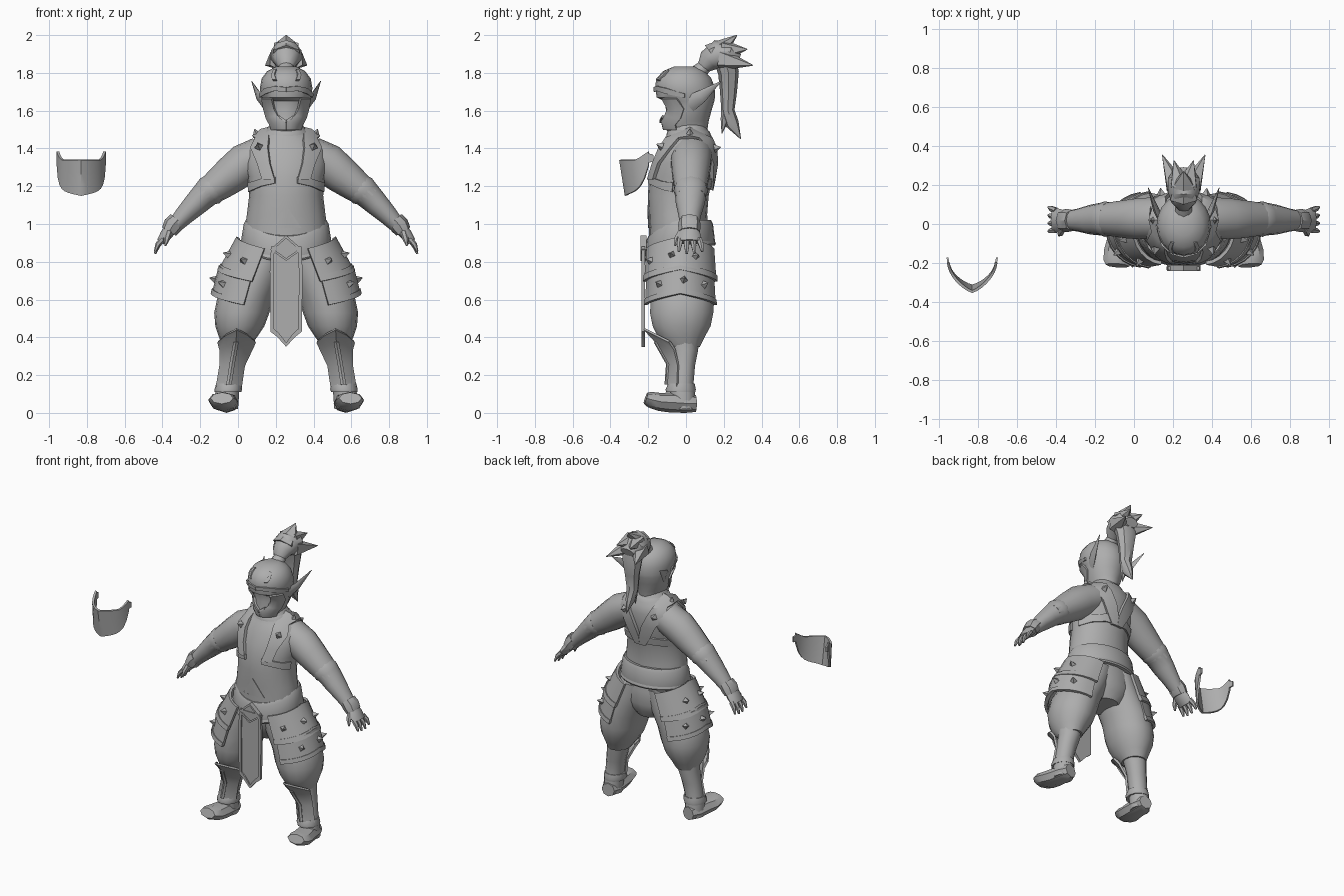
import bpy, bmesh, math
from mathutils import Vector as V

CX = 0.255  # the figure's own centre line
grey = bpy.data.materials.new("plain_grey")
grey.diffuse_color = (0.42, 0.42, 0.42, 1)


def make(name, verts, faces, mirror=False, thick=0, x=CX):
    bm = bmesh.new()
    vs = [bm.verts.new(v) for v in verts]
    for f in faces:
        bm.faces.new([vs[i] for i in f])
    bmesh.ops.remove_doubles(bm, verts=bm.verts, dist=0.0005)
    bmesh.ops.recalc_face_normals(bm, faces=bm.faces)
    me = bpy.data.meshes.new(name)
    bm.to_mesh(me)
    bm.free()
    me.materials.append(grey)
    ob = bpy.data.objects.new(name, me)
    ob.location.x = x
    bpy.context.collection.objects.link(ob)
    if thick:
        m = ob.modifiers.new("thickness", 'SOLIDIFY')
        m.thickness, m.offset = thick, 0
    if mirror:
        ob.modifiers.new("mirror", 'MIRROR').use_mirror_merge = False
    return ob


def grid_faces(rows, cols, wrap=False):
    k = cols if wrap else cols - 1
    return [(r * cols + c, r * cols + (c + 1) % cols, (r + 1) * cols + (c + 1) % cols, (r + 1) * cols + c)
            for r in range(rows - 1) for c in range(k)]


def loft(name, verts, rows, n, mirror=False):
    last = (rows - 1) * n
    caps = [tuple(range(n)), tuple(range(last, last + n))]
    return make(name, verts, grid_faces(rows, n, True) + caps, mirror)


def tube(name, path, n=12, side=(0, 1, 0), axis=None, mirror=False):
    """Capped tube through (x, y, z, radius across, radius along side)."""
    verts, pts = [], [V(p[:3]) for p in path]
    for i, p in enumerate(path):
        t = V(axis) if axis else (pts[min(i + 1, len(pts) - 1)] - pts[max(i - 1, 0)]).normalized()
        a = V(side).cross(t).normalized()
        b = t.cross(a)
        for k in range(n):
            w = 2 * math.pi * k / n
            verts.append(pts[i] + a * math.cos(w) * p[3] + b * math.sin(w) * p[4])
    return loft(name, verts, len(path), n, mirror)


def body(name, rings, n=20):
    """Upright form from rings of (z, front y, back y, half width)."""
    return tube(name, [(0, (f + b) / 2, z, r, (b - f) / 2) for z, f, b, r in rings], n, axis=(0, 0, 1))


def surf(rings, u, z, s, d):
    z1 = min(max(z, rings[0][0]), rings[-1][0])
    for a, b in zip(rings, rings[1:]):
        if a[0] <= z1 <= b[0]:
            t = (z1 - a[0]) / (b[0] - a[0])
            f, k, r = [a[i] + (b[i] - a[i]) * t for i in (1, 2, 3)]
            return V((u, (f + k) / 2 + s * ((k - f) / 2 * math.sqrt(max(0, 1 - (u / r) ** 2)) + d), z))


def plate(name, rings, pairs, s=-1, d=0.006, thick=0.014, cols=5, mirror=True):
    """Plate lying on a body; pairs hold the (u, z) of both edges."""
    verts = []
    for (u0, z0), (u1, z1) in pairs:
        for c in range(cols):
            t = c / (cols - 1)
            verts.append(surf(rings, u0 + (u1 - u0) * t, z0 + (z1 - z0) * t, s, d))
    return make(name, verts, grid_faces(len(pairs), cols), mirror, thick)


def panel(name, outline, y, depth, su, sz, zc):
    """Flat panel with a raised border on its front."""
    inner = [(u * su, zc + (z - zc) * sz) for u, z in outline]
    rows = [(outline, y + depth), (outline, y), (inner, y), (inner, y + .009)]
    return loft(name, [(u, yy, z) for pts, yy in rows for u, z in pts], 4, len(outline))


def spike(name, p, n, r=0.024, h=0.035, mirror=True):
    p, n = V(p), V(n).normalized()
    q = [(*p, r, r), (*(p + n * h), 0.002, 0.002)]
    return tube(name, q, 4, (0.3, 0.2, 0.9), mirror=mirror)


# torso and head
TORSO = [(.66, -.12, .10, .10), (.71, -.15, .125, .18), (.76, -.18, .14, .215), (.85, -.2, .138, .225),
         (.95, -.195, .12, .222), (1.05, -.198, .112, .208), (1.15, -.202, .12, .196), (1.25, -.195, .14, .205),
         (1.32, -.175, .152, .225), (1.40, -.145, .155, .215), (1.45, -.115, .145, .17), (1.49, -.09, .12, .11),
         (1.53, -.08, .1, .085)]
HEAD = [(1.485, -.09, .11, .08), (1.51, -.12, .115, .083), (1.545, -.12, .12, .1), (1.60, -.105, .135, .115),
        (1.65, -.115, .15, .127), (1.67, -.155, .153, .134), (1.72, -.163, .152, .139), (1.77, -.158, .135, .13),
        (1.81, -.12, .1, .1), (1.835, -.06, .05, .05)]
body("torso", TORSO)
body("head", HEAD)
body("collar", [(1.465, -.105, .135, .135), (1.49, -.1, .125, .115), (1.505, -.085, .105, .09)])

# helmet: brow rim, crown ridge, cheek guards, mouth
plate("brow_rim", HEAD, [((0, 1.70), (0, 1.725)), ((.06, 1.705), (.06, 1.73)), ((.105, 1.69), (.11, 1.72)),
                         ((.136, 1.67), (.138, 1.69))], cols=2, d=.004)
plate("crown_ridge", HEAD, [((.05, 1.76), (.07, 1.76)), ((.06, 1.79), (.078, 1.785)), ((.05, 1.815), (.066, 1.812))],
      d=.003, cols=2)
plate("cheek_guard", HEAD, [((.075, 1.665), (.126, 1.665)), ((.062, 1.61), (.116, 1.61)),
                            ((.045, 1.575), (.102, 1.56)), ((0, 1.545), (.083, 1.525)), ((0, 1.5), (.075, 1.5))],
      d=.007)
plate("mouth_edge", HEAD, [((0, 1.535), (0, 1.55)), ((.035, 1.56), (.037, 1.575))], cols=2, d=.015)
tube("ear", [(.112, .015, 1.635, .045, .012), (.145, .08, 1.675, .034, .014), (.182, .185, 1.755, .002, .002)],
     6, side=(1, 0, 0), mirror=True)

# topknot and hanging hair
X = (1, 0, 0)
tube("hair_tie", [(0, .05, 1.785, .05, .05), (0, .075, 1.81, .043, .046), (0, .1, 1.835, .036, .04)], 10, X)
tube("topknot", [(0, .085, 1.82, .03, .034), (0, .12, 1.865, .06, .065), (0, .17, 1.895, .08, .085),
                 (0, .23, 1.89, .07, .085), (0, .28, 1.87, .03, .05)], 10, X)
tube("top_tuft", [(0, .14, 1.895, .065, .08), (0, .21, 1.95, .035, .055), (0, .27, 2.0, .002, .002)], 6, X)
tube("hair_tail", [(0, .2, 1.89, .06, .085), (0, .225, 1.80, .055, .07), (0, .225, 1.70, .045, .05),
                   (0, .222, 1.60, .035, .04), (0, .245, 1.53, .036, .03), (0, .29, 1.45, .002, .002)], 8, X)
tube("tail_split", [(0, .22, 1.62, .033, .035), (0, .205, 1.55, .022, .022), (0, .19, 1.48, .002, .002)], 6, X)
for i, (a, b) in enumerate([((.04, .19, 1.87), (.11, .355, 1.84)), ((.02, .2, 1.92), (.05, .325, 1.925))]):
    tube(f"hair_spike_{i}", [(*a, .06, .06), (*b, .002, .002)], 5, (0, .3, 1), mirror=True)

# harness: shoulder straps, rib band, belly point
strap = [surf(TORSO, u, z, s, .009) for s, rows in (
    (-1, [(.06, .125, 1.235), (.085, .15, 1.32), (.095, .185, 1.40), (.09, .16, 1.45)]),
    (1, [(.09, .16, 1.45), (.065, .165, 1.40), (.025, .115, 1.32), (0, .075, 1.24), (0, .04, 1.18)]))
    for a, b, z in rows for u in (a, (a + b) / 2, b)]
strap[12:12] = [V((.09, .02, 1.505)), V((.13, .02, 1.495)), V((.175, .02, 1.46))]
make("shoulder_strap", strap, grid_faces(10, 3), True, .02)
plate("front_rib_band", TORSO, [((.06, 1.25), (.06, 1.215)), ((.13, 1.24), (.13, 1.2)), ((.175, 1.225), (.175, 1.18)),
                                ((.199, 1.22), (.195, 1.17))], cols=2)
plate("back_rib_band", TORSO, [((0, 1.25), (0, 1.19)), ((.08, 1.24), (.08, 1.19)), ((.15, 1.23), (.15, 1.18)),
                               ((.199, 1.22), (.195, 1.17))], s=1, cols=2)
plate("belly_point", TORSO, [((0, 1.1), (0, 1.1)), ((-.08, .98), (.08, .98))], mirror=False, d=.001, thick=.008)
spike("strap_front_stud", (.145, -.125, 1.41), (.2, -1, .4))
spike("strap_top_stud", (.155, .02, 1.47), (.35, 0, 1))
spike("strap_back_stud", (.115, .15, 1.40), (.1, 1, .2))


# belt dipping at the front, buckle and loincloth
def belt(name, rows, n=28):
    verts = []
    for z, rx, ry in rows:
        for k in range(n):
            w = 2 * math.pi * k / n
            dip = .085 * max(0, -math.sin(w)) ** 1.5
            verts.append((rx * math.cos(w), -.033 + ry * math.sin(w), z - dip))
    return loft(name, verts, len(rows), n)


belt("belt", [(.89, .236, .184), (.905, .24, .187), (1.0, .225, .176), (1.02, .214, .166)])
belt("belt_lower_rim", [(.885, .237, .186), (.895, .244, .191), (.912, .238, .186)])
panel("loincloth", [(-.08, .88), (-.087, .75), (-.083, .43), (-.045, .40), (0, .35), (.045, .40), (.083, .43),
                    (.087, .75), (.08, .88)], -.236, .018, .78, .92, .63)
panel("buckle", [(-.085, .865), (0, .805), (.085, .865), (0, .94)], -.24, .03, .78, .78, .868)


# hip guards: two wrapped tiers a side, trimmed and studded
def hip(phi, t, tier, grow=0):
    top, bot = tier
    z, c, r, q = [p + (k - p) * t for p, k in zip(top, bot)]
    return V((c + (r + grow) * math.cos(phi), -.03 + (q + grow) * math.sin(phi), z + .06 * (1 - abs(phi) / 1.45)))


UPPER = ((.87, .095, .16, .172), (.70, .155, .193, .184))
LOWER = ((.72, .16, .188, .172), (.575, .20, .184, .18))
angles = [-1.45 + 2.9 * k / 12 for k in range(13)]
for label, tier in (("upper", UPPER), ("lower", LOWER)):
    make(f"{label}_hip_guard", [hip(p, t, tier) for t in (0, .5, 1) for p in angles], grid_faces(3, 13), True, .018)
    make(f"{label}_hip_trim", [hip(p, t, tier, .006) for t in (.84, 1.03) for p in angles], grid_faces(2, 13),
         True, .018)
for label, tier, phis in (("upper", UPPER, (-1.0, -.25, .45)), ("lower", LOWER, (-.65, .1, .75))):
    for i, p in enumerate(phis):
        spike(f"{label}_hip_stud_{i}", hip(p, .5, tier), (math.cos(p), math.sin(p), .3), .026, .042)

# legs: baggy trousers, boots, shin guards
Z = (0, 0, 1)
tube("trouser_leg", [(.09, -.025, .87, .135, .16), (.12, -.022, .79, .135, .163), (.16, -.02, .71, .142, .165),
                     (.212, -.02, .62, .15, .168), (.235, -.023, .53, .146, .17), (.245, -.023, .46, .13, .156),
                     (.255, -.025, .40, .1, .125), (.262, -.01, .35, .072, .085)], 18, axis=Z, mirror=True)
tube("boot_shaft", [(.262, -.01, .40, .08, .08), (.272, -.008, .33, .07, .072), (.29, -.012, .25, .064, .06),
                    (.305, -.02, .16, .06, .06), (.312, -.018, .10, .063, .066), (.315, -.015, .02, .06, .064)],
     12, axis=Z, mirror=True)
tube("ankle_band", [(.308, -.028, .11, .07, .078), (.306, -.028, .125, .073, .08), (.304, -.024, .155, .067, .07)],
     12, axis=Z, mirror=True)
tube("boot_foot", [(.308, .052, .05, .045, .045), (.315, 0, .05, .064, .05), (.322, -.08, .055, .07, .053),
                   (.333, -.14, .058, .076, .048), (.338, -.19, .07, .074, .042), (.34, -.213, .078, .06, .032)],
     8, side=Z, mirror=True)
shin = []
for cu, w, yr, ye, zr, ze in [(.262, .098, -.215, -.085, .44, .375), (.266, .083, -.155, -.06, .375, .335),
                              (.286, .063, -.09, -.04, .26, .25), (.303, .064, -.098, -.045, .15, .14)]:
    for k in (-1, -.55, 0, .55, 1):
        a = abs(k) ** 1.4
        shin.append((cu + w * k, yr + (ye - yr) * a, zr + (ze - zr) * a))
make("shin_guard", shin, grid_faces(4, 5), True, .014)
make("knee_trim", [(x, y - .006, z + (.004 if i < 5 else .015)) for i, (x, y, z) in enumerate(shin[:10])],
     grid_faces(2, 5), True, .012)
make("shin_ridge", [(x + k, y - .005 - .006 * (k == 0), z) for x, y, z in shin[7::5] for k in (-.012, 0, .012)],
     grid_faces(3, 3), True, .01)

# arms: upper arm, bracer, wrist cuff, hand
tube("upper_arm", [(.13, .03, 1.365, .10, .11), (.22, .027, 1.318, .108, .108), (.29, .025, 1.262, .1, .1),
                   (.36, .025, 1.208, .087, .09), (.45, .025, 1.14, .066, .08)], 14, mirror=True)
tube("bracer", [(.385, .025, 1.19, .08, .088), (.405, .025, 1.175, .083, .091), (.425, .025, 1.16, .074, .084),
                (.48, .022, 1.105, .064, .076), (.54, .02, 1.045, .052, .06), (.60, .018, .98, .039, .048)],
     12, mirror=True)
tube("wrist_cuff", [(.575, .018, 1.022, .047, .055), (.60, .018, .993, .052, .06), (.62, .018, .96, .043, .056)],
     8, mirror=True)
tube("palm", [(.60, .018, .985, .034, .042), (.635, .018, .945, .032, .06), (.665, .018, .905, .022, .062)],
     8, mirror=True)
for i in range(4):
    y, e = -.03 + .033 * i, .012 * (i in (0, 3))
    tube(f"finger_{i}", [(.655, y, .92, .015, .017), (.68, y * 1.15, .885 + e / 2, .014, .015),
                         (.694, y * 1.25, .843 + e, .006, .007)], 6, mirror=True)
tube("thumb", [(.622, -.025, .955, .018, .02), (.632, -.05, .92, .016, .015), (.64, -.058, .885, .005, .006)],
     6, mirror=True)

# separate face mask with side tabs
mask = []
for t in (0, .35, .7, 1):
    for k in range(-8, 9):
        s = abs(k) / 8
        top = 1.34 + (.045 * (s - .66) / .34 if s > .66 else 0)
        low = 1.15 + .04 * s + .12 * s ** 5
        mask.append((.124 * math.sin(k / 8 * 1.45), -.347 + .15 * s ** 1.3 + .03 * t * (1 - s), top + (low - top) * t))
make("face_mask", mask, grid_faces(4, 17), thick=.014, x=-.83)
make("mask_tab", [(.122, -.2, 1.375), (.127, -.172, 1.365), (.122, -.2, 1.325), (.127, -.172, 1.33)],
     [(0, 1, 3, 2)], True, .01, x=-.83)

# bake modifiers and shade
bpy.ops.object.select_all(action='SELECT')
bpy.context.view_layer.objects.active = bpy.context.selected_objects[0]
bpy.ops.object.convert(target='MESH')
bpy.ops.object.shade_smooth_by_angle(angle=math.radians(38))
